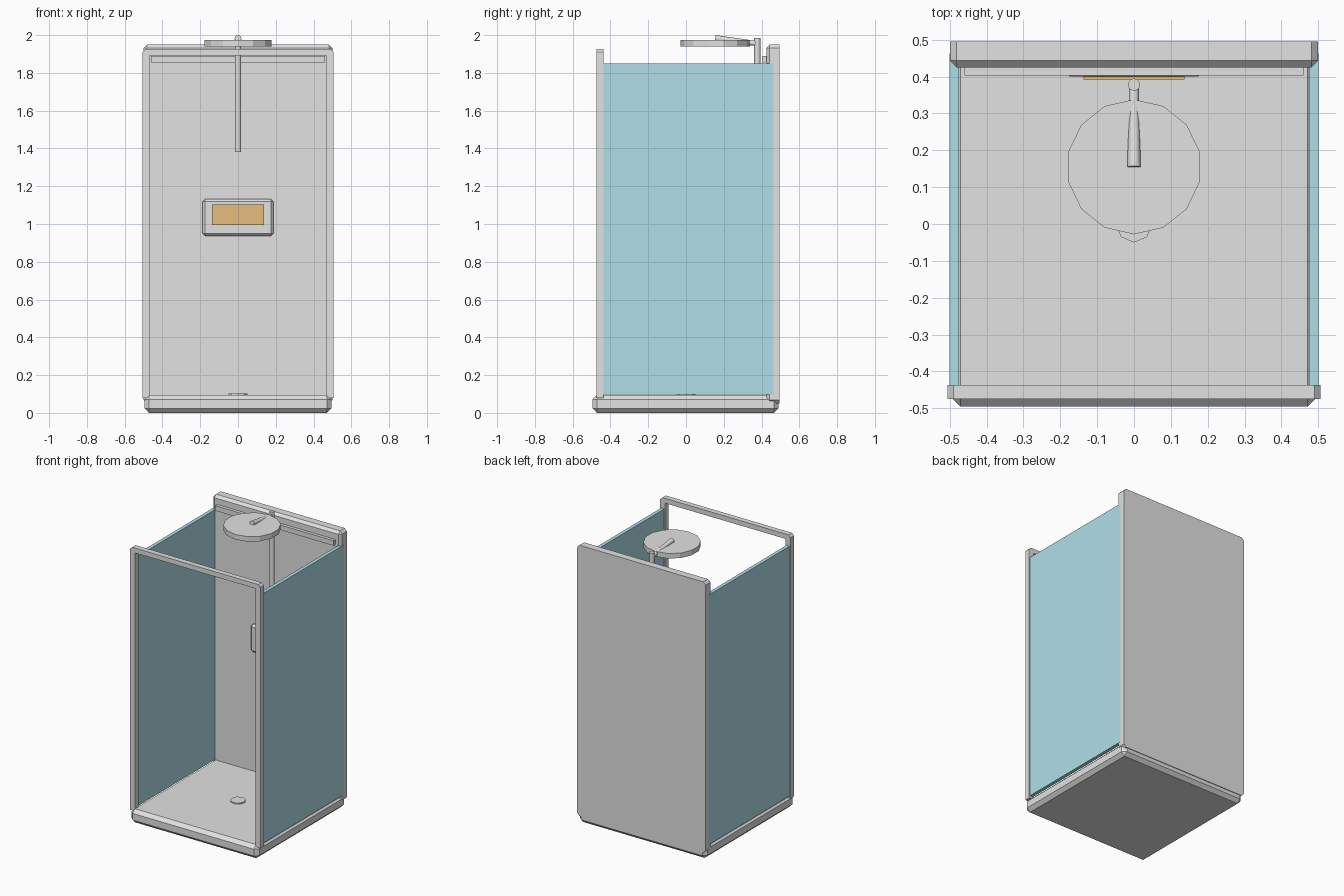
import bpy, bmesh
from math import pi
from mathutils import Vector

old = bpy.data.objects.get("Cube")
if old:
    bpy.data.objects.remove(old, do_unlink=True)


def material(name, rgb):
    m = bpy.data.materials.new(name)
    m.use_nodes = True
    m.diffuse_color = (*rgb, 1)
    m.node_tree.nodes["Principled BSDF"].inputs["Base Color"].default_value = (*rgb, 1)
    return m


grey = material("light grey", (0.75, 0.76, 0.75))
teal = material("teal glass", (0.43, 0.74, 0.80))
amber = material("amber", (0.80, 0.51, 0.20))


def finish(name, bm, mat):
    bmesh.ops.recalc_face_normals(bm, faces=bm.faces[:])
    mesh = bpy.data.meshes.new(name)
    bm.to_mesh(mesh)
    bm.free()
    mesh.materials.append(mat)
    ob = bpy.data.objects.new(name, mesh)
    bpy.context.collection.objects.link(ob)
    return ob


def box(name, lo, hi, mat, chamfer=0, keep_back=False):
    """Box between two corners; keep_back leaves the +y rim sharp."""
    lo, hi = Vector(lo), Vector(hi)
    bm = bmesh.new()
    bmesh.ops.create_cube(bm, size=1)
    for v in bm.verts:
        v.co = (lo + hi) / 2 + v.co * (hi - lo)
    if chamfer:
        edges = [e for e in bm.edges
                 if not (keep_back and all(v.co.y > hi.y - 0.001 for v in e.verts))]
        bmesh.ops.bevel(bm, geom=edges, offset=chamfer, segments=1, affect='EDGES')
    return finish(name, bm, mat)


def rod(name, start, end, r1, r2, sides, mat, spin=0):
    """Cylinder or cone from start to end."""
    start, end = Vector(start), Vector(end)
    axis = end - start
    bm = bmesh.new()
    bmesh.ops.create_cone(bm, cap_ends=True, segments=sides, radius1=r1, radius2=r2,
                          depth=axis.length)
    turn = axis.to_track_quat('Z', 'Y')
    for v in bm.verts:
        if spin:
            v.co.rotate(Vector((0, 0, 1)).rotation_difference(Vector((0, 0, 1))))
        v.co = (start + end) / 2 + turn @ v.co
    return finish(name, bm, mat)


def smooth(ob):
    bpy.ops.object.select_all(action='DESELECT')
    ob.select_set(True)
    bpy.context.view_layer.objects.active = ob
    bpy.ops.object.shade_smooth_by_angle(angle=pi / 3.5)


# Tray and drain
box("shower_tray", (-0.495, -0.495, 0), (0.495, 0.49, 0.095), grey, 0.024)
rod("drain_cover", (0, 0, 0.09), (0, 0, 0.103), 0.05, 0.05, 8, grey)

# Back wall with its trim bar
box("back_wall", (-0.499, 0.425, 0.05), (0.499, 0.495, 1.95), grey, 0.018, True)
box("wall_trim_bar", (-0.46, 0.403, 1.855), (0.46, 0.428, 1.89), grey)

# Glass sides
for side, s in (("left", 1), ("right", -1)):
    xs = sorted((s * 0.475, s * 0.5))
    box(side + "_glass", (xs[0], -0.44, 0.097), (xs[1], 0.463, 1.85), teal)

# Front door frame: an open arch profile with cut top corners
outer = [(0.506, 0.08), (0.506, 1.91), (0.49, 1.926)]
inner = [(0.468, 0.08), (0.468, 1.892)]
half = outer + [(-x, z) for x, z in reversed(outer)]
hole = [(-x, z) for x, z in inner] + list(reversed(inner))
bm = bmesh.new()
face = bm.faces.new([bm.verts.new((x, -0.475, z)) for x, z in half + hole])
ext = bmesh.ops.extrude_face_region(bm, geom=[face])
for v in ext["geom"]:
    if isinstance(v, bmesh.types.BMVert):
        v.co.y = -0.437
finish("front_frame", bm, grey)

# Control panel
box("control_panel", (-0.188, 0.4, 0.937), (0.188, 0.432, 1.132), grey, 0.014, True)
box("control_display", (-0.137, 0.392, 0.995), (0.137, 0.4005, 1.103), amber)

# Riser pipe, arm and shower head
smooth(rod("riser_pipe", (0, 0.378, 1.38), (0, 0.378, 1.985), 0.017, 0.017, 10, grey))
smooth(rod("shower_arm", (0, 0.378, 1.955), (0, 0.155, 1.982), 0.013, 0.018, 12, grey))
rod("shower_head", (0, 0.155, 1.94), (0, 0.155, 1.975), 0.183, 0.183, 14, grey)
